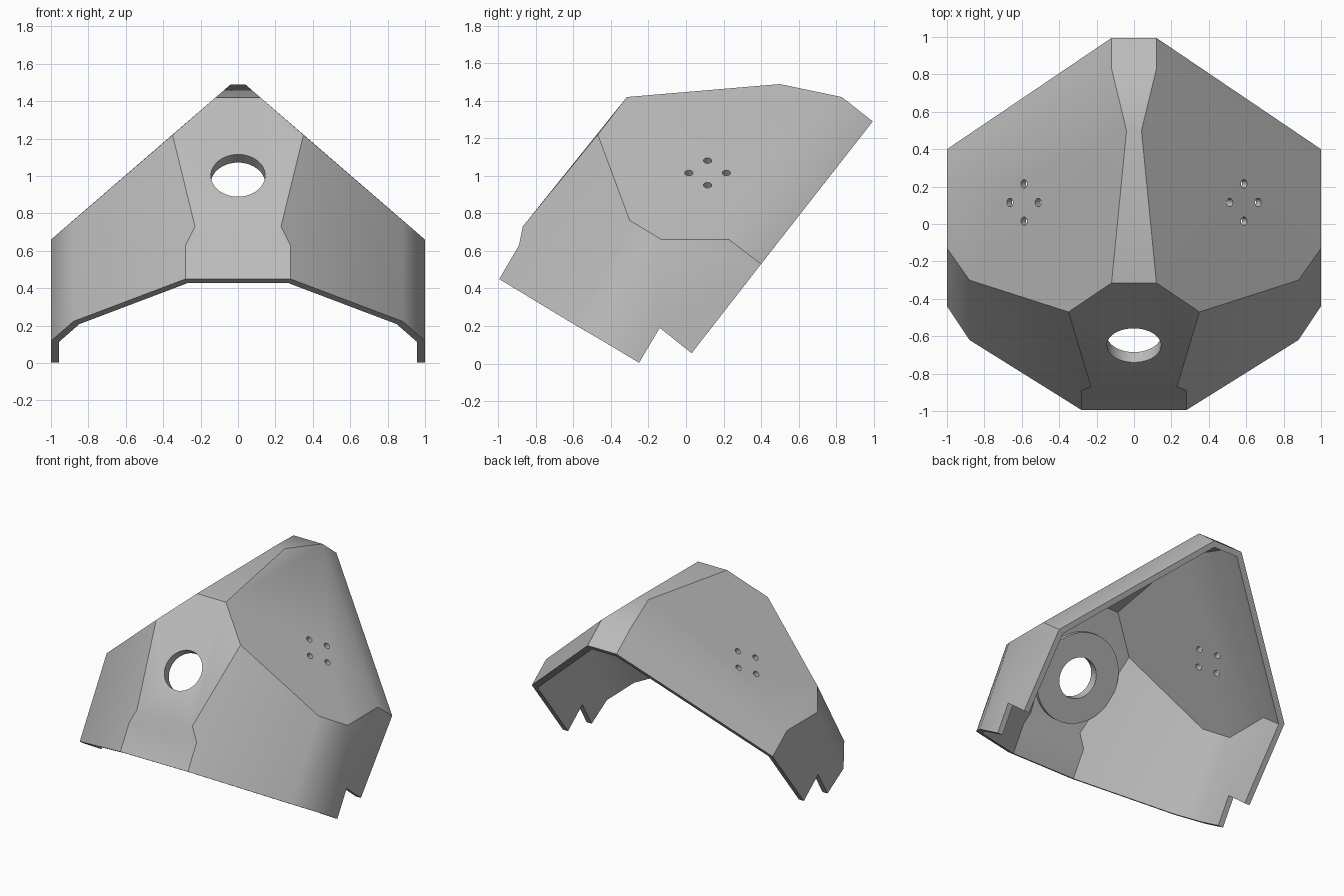
import bpy, bmesh, math
from mathutils import Vector, Matrix

default_cube = bpy.data.objects.get("Cube")
if default_cube:
    bpy.data.objects.remove(default_cube, do_unlink=True)

grey = bpy.data.materials.new("light_grey")
colour = (0.5, 0.5, 0.5, 1)
grey.use_nodes = True
grey.diffuse_color = colour
grey.node_tree.nodes["Principled BSDF"].inputs["Base Color"].default_value = colour

THICK = 0.042
PAD = 0.027


def make_object(name, bm):
    mesh = bpy.data.meshes.new(name)
    bm.to_mesh(mesh)
    bm.free()
    mesh.materials.append(grey)
    obj = bpy.data.objects.new(name, mesh)
    bpy.context.collection.objects.link(obj)
    return obj


def add_cylinder(bm, centre, axis, radius, depth, sides):
    turn = Vector(axis).to_track_quat("Z", "Y").to_matrix().to_4x4()
    bmesh.ops.create_cone(bm, cap_ends=True, segments=sides, radius1=radius,
                          radius2=radius, depth=depth,
                          matrix=Matrix.Translation(centre) @ turn)


def apply_modifiers(obj):
    bpy.context.view_layer.update()
    graph = bpy.context.evaluated_depsgraph_get()
    mesh = bpy.data.meshes.new_from_object(obj.evaluated_get(graph))
    obj.modifiers.clear()
    obj.data = mesh


def cut(obj, cutter):
    mod = obj.modifiers.new("holes", "BOOLEAN")
    mod.operation = "DIFFERENCE"
    mod.solver = "EXACT"
    mod.object = cutter


# Corner points of the left half of the folded sheet
points = {
    "lip": (0.28, -0.995, 0.45), "lip_top": (0.28, -0.89, 0.63),
    "nose": (0.23, -0.87, 0.73), "brow": (0.35, -0.47, 1.22),
    "crown": (0.12, -0.315, 1.42), "waist": (0.04, 0.5, 1.489),
    "tail": (0.12, 0.83, 1.42), "tail_end": (0.12, 0.995, 1.29),
    "cheek": (0.88, -0.30, 0.763), "cheek_low": (0.88, -0.62, 0.223),
    "side_front": (1, -0.13, 0.66), "side_low": (1, -0.44, 0.118),
    "side_back": (1, 0.23, 0.66), "back_end": (1, 0.40, 0.53),
    "heel": (1, 0.03, 0.055), "notch": (1, -0.14, 0.19), "toe": (1, -0.25, 0.004),
}
side_panels = [
    "crown waist tail side_back side_front cheek brow",
    "brow cheek cheek_low lip lip_top nose",
    "cheek side_front side_low cheek_low",
    "side_front side_back back_end heel notch toe side_low",
    "tail tail_end back_end side_back",
]
centre_panels = ["lip lip_top", "lip_top nose", "nose brow crown",
                 "crown waist", "waist tail", "tail tail_end"]

# Folded sheet, mirrored about the middle
bm = bmesh.new()
left = {k: bm.verts.new(p) for k, p in points.items()}
right = {k: bm.verts.new((-p[0], p[1], p[2])) for k, p in points.items()}
for panel in side_panels:
    names = panel.split()
    bm.faces.new([left[n] for n in names])
    bm.faces.new([right[n] for n in reversed(names)])
for panel in centre_panels:
    names = panel.split()
    bm.faces.new([left[n] for n in names] + [right[n] for n in reversed(names)])
bmesh.ops.recalc_face_normals(bm, faces=bm.faces)
bm.normal_update()
if sum(f.normal.z * f.calc_area() for f in bm.faces) < 0:
    bmesh.ops.reverse_faces(bm, faces=bm.faces)
shell = make_object("folded_shell", bm)
solid = shell.modifiers.new("sheet_thickness", "SOLIDIFY")
solid.solidify_mode = "NON_MANIFOLD"
solid.nonmanifold_thickness_mode = "CONSTRAINTS"
solid.nonmanifold_boundary_mode = "NONE"
solid.thickness = THICK
solid.offset = -1

# Reinforcing pad inside the front panel
bore_axis = Vector((0, -0.78, 0.626)).normalized()
bore_centre = Vector((0, -0.648, 1.002))
bm = bmesh.new()
add_cylinder(bm, bore_centre - bore_axis * (THICK + PAD / 2 - 0.003), bore_axis,
             0.32, PAD + 0.006, 64)
pad = make_object("reinforcing_pad", bm)

# Cutters for the large bore and the bolt holes
bm = bmesh.new()
add_cylinder(bm, bore_centre, bore_axis, 0.145, 0.4, 64)
bore_cutter = make_object("bore_cutter", bm)
bm = bmesh.new()
for side in (1, -1):
    normal = Vector((side * 0.654, 0, 0.757))
    slope = Vector((side * 0.757, 0, -0.654))
    middle = Vector((side * 0.588, 0.115, 1.016))
    for i in range(4):
        a = i * math.pi / 2
        spot = middle + 0.1 * (slope * math.cos(a) + Vector((0, 1, 0)) * math.sin(a))
        add_cylinder(bm, spot, normal, 0.022, 0.2, 24)
bolt_cutter = make_object("bolt_cutter", bm)

cut(shell, bore_cutter)
cut(shell, bolt_cutter)
cut(pad, bore_cutter)
for obj in (shell, pad):
    apply_modifiers(obj)
for cutter in (bore_cutter, bolt_cutter):
    bpy.data.objects.remove(cutter, do_unlink=True)

# Smooth only the gentle bends
for obj in (shell, pad):
    bpy.ops.object.select_all(action="DESELECT")
    obj.select_set(True)
    bpy.context.view_layer.objects.active = obj
    bpy.ops.object.shade_smooth_by_angle(angle=math.radians(31))
